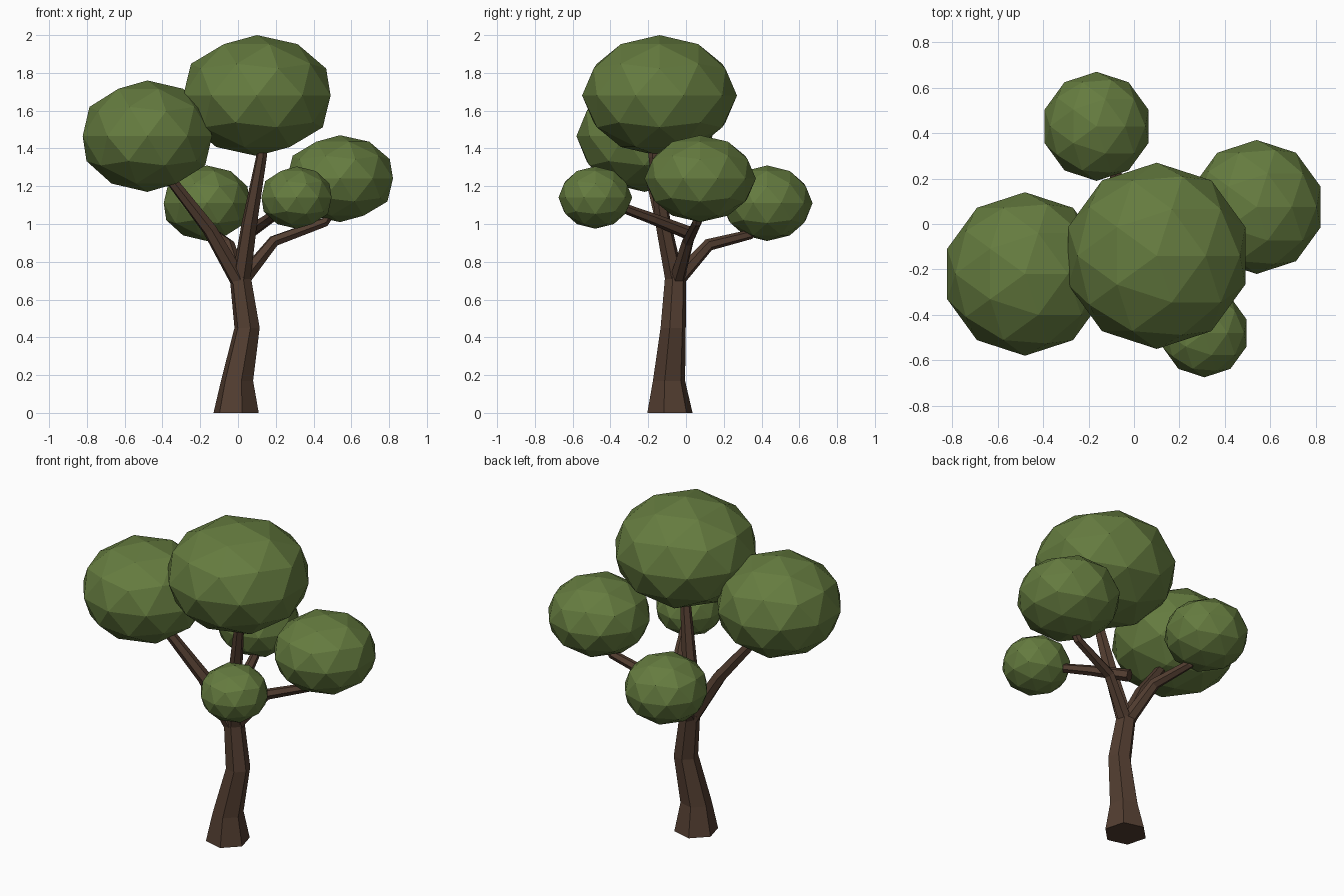
import bpy, bmesh, math
from mathutils import Vector, Matrix

if "Cube" in bpy.data.objects:
    bpy.data.objects.remove(bpy.data.objects["Cube"])


def material(name, color):
    m = bpy.data.materials.new(name)
    m.diffuse_color = (*color, 1)
    m.use_nodes = True
    m.node_tree.nodes["Principled BSDF"].inputs["Base Color"].default_value = m.diffuse_color
    return m


BARK = material("bark", (0.085, 0.047, 0.03))
LEAF = material("leaf", (0.13, 0.20, 0.05))


def finish(bm, name, mat):
    bmesh.ops.recalc_face_normals(bm, faces=bm.faces)
    me = bpy.data.meshes.new(name)
    bm.to_mesh(me)
    bm.free()
    me.materials.append(mat)
    ob = bpy.data.objects.new(name, me)
    bpy.context.collection.objects.link(ob)


def limb(name, stations, sides=6, phase=45, level=False):
    """Tapered faceted tube through (x, y, z, radius) stations."""
    bm = bmesh.new()
    pts = [Vector(s[:3]) for s in stations]
    rings = []
    for i, p in enumerate(pts):
        d = pts[min(i + 1, len(pts) - 1)] - pts[max(i - 1, 0)]
        up = Vector((0, 0, 1))
        rot = Matrix.Identity(3) if level else up.rotation_difference(d).to_matrix()
        ring = []
        for k in range(sides):
            a = math.radians(phase) + math.tau * k / sides
            off = Vector((math.cos(a), math.sin(a), 0)) * stations[i][3]
            ring.append(bm.verts.new(p + rot @ off))
        rings.append(ring)
    for a, b in zip(rings, rings[1:]):
        for k in range(sides):
            n = (k + 1) % sides
            bm.faces.new((a[k], a[n], b[n], b[k]))
    bm.faces.new(rings[0][::-1])
    bm.faces.new(rings[-1])
    finish(bm, name, BARK)


def foliage(name, center, radius, height):
    """Flattened low-poly leaf ball."""
    bm = bmesh.new()
    mat = Matrix.Translation(center) @ Matrix.Diagonal((radius, radius, height, 1))
    bmesh.ops.create_icosphere(bm, subdivisions=2, radius=1, matrix=mat)
    finish(bm, name, LEAF)


# Trunk
limb("trunk", [(-0.01, -0.085, 0, 0.124), (-0.005, -0.09, 0.17, 0.088),
               (0.048, -0.068, 0.45, 0.069), (0.012, -0.055, 0.72, 0.058)], level=True)

# Branches
limb("top_branch", [(0.012, -0.055, 0.68, 0.052), (0.06, -0.12, 1.0, 0.042),
                    (0.125, -0.17, 1.36, 0.029), (0.13, -0.17, 1.5, 0.025)])
limb("left_branch", [(0.01, -0.06, 0.69, 0.048), (-0.15, -0.115, 0.97, 0.039),
                     (-0.345, -0.18, 1.22, 0.03), (-0.41, -0.2, 1.32, 0.027)])
limb("right_branch", [(0.02, -0.05, 0.70, 0.042), (0.19, 0.01, 0.91, 0.032),
                      (0.46, 0.06, 1.01, 0.026), (0.52, 0.07, 1.10, 0.022)])
limb("back_branch", [(0.01, -0.05, 0.70, 0.042), (-0.05, 0.12, 0.89, 0.033),
                     (-0.12, 0.34, 0.945, 0.026), (-0.15, 0.41, 1.03, 0.022)])
limb("front_branch", [(0.05, 0.02, 0.95, 0.036), (0.16, -0.17, 1.025, 0.03),
                      (0.27, -0.4, 1.11, 0.024)])

# Leaf balls
foliage("top_foliage", (0.10, -0.14, 1.68), 0.41, 0.32)
foliage("left_foliage", (-0.48, -0.22, 1.465), 0.36, 0.295)
foliage("right_foliage", (0.54, 0.075, 1.24), 0.295, 0.23)
foliage("back_foliage", (-0.165, 0.43, 1.11), 0.24, 0.20)
foliage("front_foliage", (0.31, -0.48, 1.14), 0.195, 0.165)
